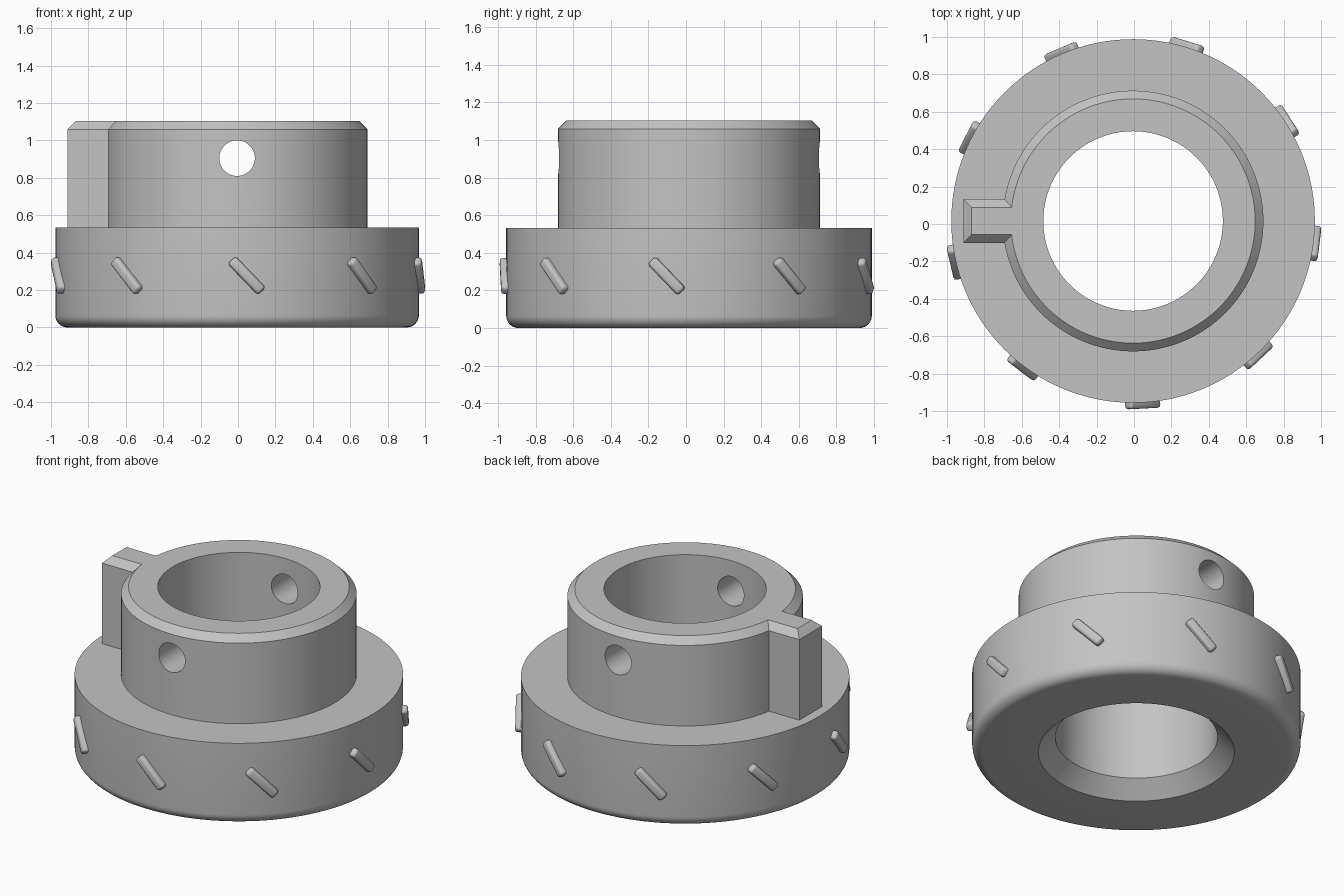
import bpy, bmesh
from math import cos, sin, pi, radians
from mathutils import Matrix, Vector

if "Cube" in bpy.data.objects:
    bpy.data.objects.remove(bpy.data.objects["Cube"], do_unlink=True)

CENTRE = Vector((-0.005, 0.016, 0))
FLANGE_R, HUB_R, BORE_R = 0.972, 0.697, 0.48
FLANGE_TOP, TOP = 0.533, 1.103
CHAMFER, FILLET, SINK = 0.044, 0.065, 0.1

steel = bpy.data.materials.new("plain_grey")
steel.use_nodes = True
grey = (0.55, 0.55, 0.55, 1)
steel.diffuse_color = grey
steel.node_tree.nodes["Principled BSDF"].inputs["Base Color"].default_value = grey


def make(name, bm):
    """Turn a bmesh into a grey object placed on the part's axis."""
    bmesh.ops.recalc_face_normals(bm, faces=bm.faces)
    mesh = bpy.data.meshes.new(name)
    bm.to_mesh(mesh)
    bm.free()
    mesh.materials.append(steel)
    ob = bpy.data.objects.new(name, mesh)
    ob.location = CENTRE
    bpy.context.collection.objects.link(ob)
    return ob


def activate(ob):
    bpy.ops.object.select_all(action='DESELECT')
    ob.select_set(True)
    bpy.context.view_layer.objects.active = ob


def combine(target, tool, operation):
    """Apply a boolean and discard the tool."""
    tool.hide_render = True
    mod = target.modifiers.new(operation, 'BOOLEAN')
    mod.operation, mod.object, mod.solver = operation, tool, 'EXACT'
    activate(target)
    bpy.ops.object.modifier_apply(modifier=mod.name)
    bpy.data.objects.remove(tool, do_unlink=True)


def smooth(ob):
    activate(ob)
    bpy.ops.object.shade_smooth_by_angle(angle=radians(30))


# Flange and hub: one turned profile with countersunk bore and rounded foot
profile = [(BORE_R, TOP), (BORE_R, SINK), (BORE_R + SINK, 0)]
for i in range(9):
    a = -pi / 2 + i * pi / 16
    profile.append((FLANGE_R - FILLET + FILLET * cos(a), FILLET + FILLET * sin(a)))
profile += [(FLANGE_R, FLANGE_TOP), (HUB_R, FLANGE_TOP),
            (HUB_R, TOP - CHAMFER), (HUB_R - CHAMFER, TOP)]
bm = bmesh.new()
verts = [bm.verts.new((r, 0, z)) for r, z in profile]
edges = [bm.edges.new((v, verts[i - 1])) for i, v in enumerate(verts)]
bmesh.ops.spin(bm, geom=verts + edges, cent=(0, 0, 0), axis=(0, 0, 1),
               angle=2 * pi, steps=128, use_merge=True)
bmesh.ops.remove_doubles(bm, verts=bm.verts, dist=1e-5)
body = make("flanged_hub", bm)

# Drive key: stacked rectangles give the chamfered top
bm = bmesh.new()
rings = []
for z, c in ((FLANGE_TOP - 0.05, 0), (TOP - CHAMFER, 0), (TOP, CHAMFER)):
    out, half = -0.907 + c, 0.117 - c
    rings.append([bm.verts.new((x, y, z)) for x, y in
                  ((out, -half), (-0.56, -half), (-0.56, half), (out, half))])
for low, high in zip(rings, rings[1:]):
    for i in range(4):
        bm.faces.new((low[i - 1], low[i], high[i], high[i - 1]))
bm.faces.new(rings[0])
bm.faces.new(rings[-1])
combine(body, make("drive_key", bm), 'UNION')

# Cross hole through both hub walls
bm = bmesh.new()
bmesh.ops.create_cone(bm, cap_ends=True, segments=64, radius1=0.095, radius2=0.095,
                      depth=3, matrix=Matrix.Translation((0, 0, 0.905)) @ Matrix.Rotation(pi / 2, 4, 'X'))
combine(body, make("hole_cutter", bm), 'DIFFERENCE')
smooth(body)

# Slanted grip ribs around the flange
for i in range(9):
    bm = bmesh.new()
    place = (Matrix.Rotation(radians(-87 + 40 * i), 4, 'Z')
             @ Matrix.Translation((0.964, 0, 0.277))
             @ Matrix.Rotation(radians(44), 4, 'X'))
    bmesh.ops.create_cube(bm, size=1, matrix=Matrix.Diagonal((0.08, 0.058, 0.232, 1)))
    bmesh.ops.bevel(bm, geom=bm.edges[:], offset=0.017, segments=3, profile=0.5,
                    affect='EDGES')
    bm.transform(place)
    smooth(make(f"grip_rib_{i + 1}", bm))
